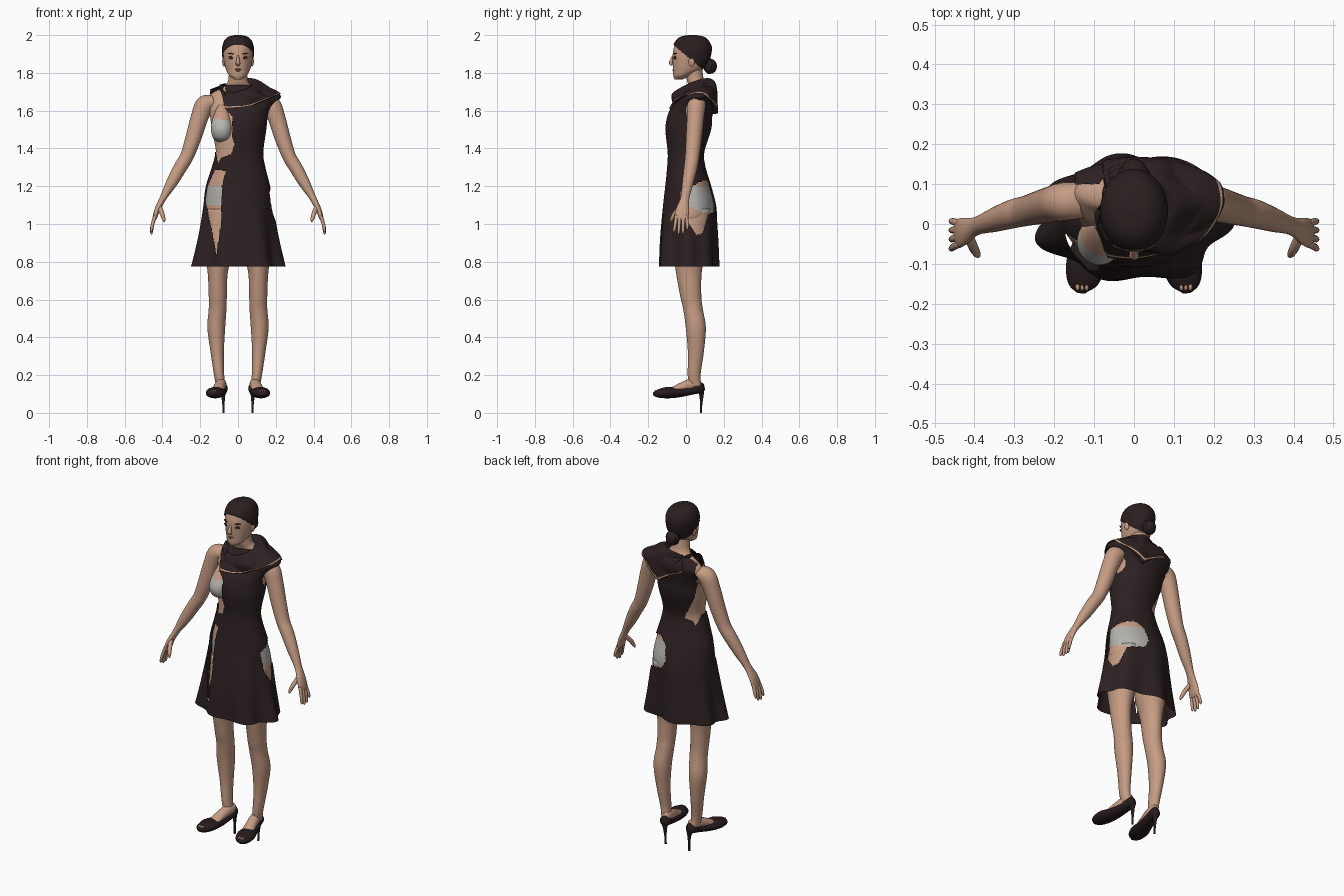
import bpy, bmesh, math
from mathutils import Vector
from mathutils.bvhtree import BVHTree

if "Cube" in bpy.data.objects:
    bpy.data.objects.remove(bpy.data.objects["Cube"])


def material(name, *rgb):
    m = bpy.data.materials.new(name)
    m.use_nodes = True
    m.diffuse_color = (*rgb, 1)
    bsdf = m.node_tree.nodes["Principled BSDF"]
    bsdf.inputs["Base Color"].default_value = (*rgb, 1)
    bsdf.inputs["Roughness"].default_value = 0.8
    return m


SKIN = material("skin", 0.56, 0.33, 0.23)
CLOTH = material("dark cloth", 0.026, 0.015, 0.016)
HAIR = material("dark hair", 0.024, 0.014, 0.014)
LEATHER = material("shoe leather", 0.02, 0.011, 0.012)
GREY = material("grey underwear", 0.46, 0.45, 0.42)
LIPS = material("lips", 0.36, 0.17, 0.13)
WHITE = material("eye white", 0.55, 0.5, 0.46)
DARK = material("eye dark", 0.015, 0.01, 0.01)


def spline(pts, n):
    """Smooth curve through tuples of any length."""
    p = [pts[0], *pts, pts[-1]]
    out = []
    for i in range(1, len(p) - 2):
        for k in range(n):
            t = k / n
            out.append([b + 0.5 * ((c - a) * t + (2*a - 5*b + 4*c - d) * t**2 + (3*b - a - 3*c + d) * t**3)
                        for a, b, c, d in zip(*p[i - 1:i + 3])])
    return out + [list(pts[-1])]


def surface(name, rows, mats, rule=None, cut=None, caps=True):
    """Skin closed rows of points; rule picks a material, cut removes faces."""
    bm = bmesh.new()
    vs = [[bm.verts.new(p) for p in row] for row in rows]
    n = len(vs[0])
    for a, b in zip(vs, vs[1:]):
        for i in range(n):
            bm.faces.new((a[i], a[(i + 1) % n], b[(i + 1) % n], b[i]))
    if caps:
        bm.faces.new(vs[0])
        bm.faces.new(vs[-1])
    bmesh.ops.recalc_face_normals(bm, faces=bm.faces)
    tree = BVHTree.FromBMesh(bm)
    for f in bm.faces:
        f.smooth = True
        if rule:
            f.material_index = rule(f.calc_center_median())
    if cut:
        gone = [f for f in bm.faces if len(f.verts) > 4 or cut(f.calc_center_median())]
        bmesh.ops.delete(bm, geom=gone, context='FACES')
    me = bpy.data.meshes.new(name)
    bm.to_mesh(me)
    bm.free()
    for m in mats:
        me.materials.append(m)
    ob = bpy.data.objects.new(name, me)
    bpy.context.collection.objects.link(ob)
    return ob, tree


def rings(pts, n=6, sides=32, hint=None):
    """Ellipse rows along a path of (x, y, z, ru, rv); level when no hint is given."""
    path = spline(pts, n)
    rows = []
    for i, (x, y, z, ru, rv) in enumerate(path):
        u, v = Vector((1, 0, 0)), Vector((0, 1, 0))
        if hint:
            t = Vector(path[min(i + 1, len(path) - 1)][:3]) - Vector(path[max(i - 1, 0)][:3])
            u = t.cross(Vector(hint)).normalized()
            v = t.cross(u).normalized()
        angles = [math.tau * k / sides for k in range(sides)]
        rows.append([Vector((x, y, z)) + u * ru * math.cos(a) + v * rv * math.sin(a) for a in angles])
    return rows


def flip(pts, s):
    return [(s * p[0], *p[1:]) for p in pts]


def ball(name, loc, size, mat):
    bpy.ops.mesh.primitive_uv_sphere_add(segments=24, ring_count=16, location=loc)
    ob = bpy.context.object
    ob.name, ob.scale = name, size
    ob.data.materials.append(mat)
    bpy.ops.object.shade_smooth()
    return ob


def inside(x, y, poly):
    hit = False
    for (ax, ay), (bx, by) in zip(poly, poly[1:] + poly[:1]):
        if (ay > y) != (by > y) and x < (bx - ax) * (y - ay) / (by - ay) + ax:
            hit = not hit
    return hit


def underwear(p):
    return int(1.1 - 0.4 * max(p.y, 0) < p.z < 1.2)


# Torso and neck
TORSO = [(0, .03, .97, .08, .06), (0, .028, 1.02, .168, .108), (0, .032, 1.1, .174, .116),
         (0, .018, 1.2, .16, .106), (0, .01, 1.3, .132, .088), (0, .006, 1.38, .117, .084),
         (0, .02, 1.48, .134, .094), (0, .04, 1.57, .148, .09), (0, .062, 1.64, .16, .078),
         (0, .075, 1.69, .14, .057), (0, .065, 1.725, .078, .048), (0, .05, 1.76, .052, .045),
         (0, .04, 1.83, .048, .045)]
surface("torso", rings(TORSO, 8, 64), [SKIN, GREY], underwear)
BREAST = [(-.085, -.03, 1.435, .02, .02), (-.086, -.042, 1.455, .046, .046), (-.087, -.045, 1.5, .056, .058),
          (-.087, -.032, 1.55, .05, .05), (-.085, -.008, 1.61, .03, .03), (-.085, .01, 1.64, .01, .01)]
surface("breast", rings(BREAST), [SKIN, GREY], lambda p: int(p.z < 1.553 - .2 * (p.x + .085)))

# Limbs, shoes
LEG = [(.093, .03, 1.08, .076, .1), (.097, .02, .9, .083, .092), (.107, .015, .75, .054, .069),
       (.107, .025, .62, .048, .056), (.108, .037, .55, .047, .052), (.115, .052, .45, .047, .053),
       (.11, .052, .32, .035, .042), (.1, .043, .2, .027, .034), (.09, .05, .14, .026, .034)]
ARM = [(.13, .06, 1.645, .035, .045), (.175, .056, 1.63, .05, .048), (.205, .05, 1.56, .046, .045),
       (.235, .042, 1.46, .042, .042), (.27, .033, 1.36, .036, .038), (.305, .025, 1.3, .035, .036),
       (.35, .01, 1.22, .03, .03), (.395, -.005, 1.14, .018, .023), (.425, -.018, 1.08, .015, .034),
       (.44, -.024, 1.035, .012, .037), (.446, -.026, 1.02, .006, .03)]
THUMB = [(.415, -.03, 1.09, .012, .012), (.402, -.06, 1.055, .012, .012),
         (.393, -.076, 1.025, .009, .009), (.389, -.08, 1.01, .003, .003)]
FOOT = [(.083, .075, .15, .022, .03), (.09, .03, .15, .028, .032), (.1, -.02, .136, .03, .026),
        (.11, -.07, .118, .034, .019), (.12, -.11, .106, .035, .015)]
SHOE = [(.082, .098, .138, .008, .014), (.083, .08, .134, .028, .028), (.09, .03, .118, .033, .022),
        (.105, -.04, .108, .043, .026), (.12, -.1, .107, .05, .03), (.13, -.15, .102, .037, .021),
        (.132, -.173, .1, .01, .009)]
HEEL = [(.082, .078, .125, .022, .02), (.079, .082, .09, .011, .011), (.077, .08, .04, .006, .006),
        (.077, .079, 0, .006, .006)]
Y, Z = (0, 1, 0), (0, 0, 1)
for s, side in ((1, "left"), (-1, "right")):
    surface(side + "_leg", rings(flip(LEG, s)), [SKIN, GREY], underwear)
    surface(side + "_arm", rings(flip(ARM, s), hint=Y), [SKIN])
    surface(side + "_thumb", rings(flip(THUMB, s), 4, 12, Y), [SKIN])
    for i in range(4):
        tip = .968 + (0, -.012, -.008, .012)[i]
        finger = [(.438, -.05 + .017 * i, 1.045, .009, .009), (.452, -.057 + .021 * i, 1.0, .009, .009),
                  (.458, -.062 + .023 * i, tip, .007, .007), (.459, -.063 + .023 * i, tip - .01, .003, .003)]
        surface(f"{side}_finger_{i}", rings(flip(finger, s), 4, 12, Y), [SKIN])
    surface(side + "_foot", rings(flip(FOOT, s), 5, 24, Z), [SKIN])
    surface(side + "_shoe", rings(flip(SHOE, s), 6, 28, Z), [LEATHER])
    surface(side + "_heel", rings(flip(HEEL, s), 5, 16), [LEATHER])
    for i in range(3):
        ball(f"{side}_toe_{i}", (s * (.119 + .011 * i), -.156, .115), (.006, .011, .007), SKIN)

# Dress with flared, folded skirt and openings
DRESS = [(0, .012, .775, .238, .154), (0, .013, .9, .214, .152), (0, .015, 1, .198, .147),
         (0, .018, 1.1, .184, .14), (0, .012, 1.2, .17, .122), (.003, .002, 1.3, .142, .102),
         (.006, 0, 1.38, .128, .097), (.003, .012, 1.5, .147, .121), (0, .022, 1.58, .16, .118),
         (.003, .04, 1.63, .185, .11), (.01, .06, 1.675, .217, .1), (.008, .07, 1.71, .17, .086),
         (.005, .07, 1.735, .1, .076)]
CHEST_GAP = [(-.3, 1.78), (-.07, 1.78), (-.06, 1.6), (-.03, 1.57), (-.03, 1.46), (-.02, 1.42),
             (-.035, 1.37), (-.09, 1.35), (-.105, 1.32), (-.118, 1.38), (-.3, 1.42)]
THIGH_GAP = [(-.12, 1.29), (-.065, 1.28), (-.085, 1.2), (-.09, 1), (-.115, .84), (-.135, .95),
             (-.172, 1.13), (-.16, 1.2)]
HIP_GAP = [(-15, 1.17), (20, 1.22), (45, 1.235), (70, 1.2), (80, 1.12), (70, 1.07), (35, 1.05),
           (22, .95), (12, .94), (-10, 1.05)]


def dress_cut(p):
    angle = math.degrees(math.atan2(p.y - .015, p.x))
    armhole = p.x > .1 and math.hypot((p.y - .045) / .045, (p.z - 1.6) / .065) < 1
    bare_shoulder = p.x < -.148 and p.z > 1.5
    chest_back = .1 if p.z > 1.6 else .085
    return (armhole or bare_shoulder or inside(angle, p.z, HIP_GAP)
            or p.y < chest_back and inside(p.x, p.z, CHEST_GAP)
            or p.y < .02 and inside(p.x, p.z, THIGH_GAP))


dress_rows = rings(DRESS, 14, 200)
for row in dress_rows:
    for k, p in enumerate(row):
        a = math.tau * k / len(row)
        flare = max(0, 1.15 - p.z) / .375
        wave = .07 * math.sin(7 * a + 2.2) + .03 * math.sin(4 * a)
        p.x *= 1 + wave * flare
        p.y = .015 + (p.y - .015) * (1 + wave * flare)
dress, dress_tree = surface("dress", dress_rows, [CLOTH], cut=dress_cut)


# Draped cowl collar, with a narrow slit showing skin above its lower edge
def cowl_profile(a):
    c, s = math.cos(a), math.sin(a)
    top = 1.735 + .03 * s + .022 * c
    fold = .008 * math.sin(5 * a + 1)
    if s < 0:
        rim = 1.625 + .062 * c + .5 * max(0, -c - .8)
    else:
        rim = 1.685 - .11 * (1 - abs(c))
    return [(.06 * c, .045 + .06 * s, top - .035), (.01 + .09 * c, .045 + .085 * s, top),
            (.04 + (.122 + fold) * c, .04 + (.115 + fold) * s, 1.697 + .025 * s + .015 * c + fold),
            (.07 + .15 * c, .05 + .12 * s, rim)]


STEPS, COUNT = 9, 96
columns = [[Vector(p) for p in spline(cowl_profile(math.tau * k / COUNT), STEPS)] for k in range(COUNT)]
for col in columns:
    for i in range(2 * STEPS, len(col)):
        near, normal, _, _ = dress_tree.find_nearest(col[i])
        if (col[i] - near).dot(normal) < .008 or i == len(col) - 1:
            col[i] = near + normal * .008
cowl, _ = surface("cowl_collar", list(zip(*columns)), [CLOTH, SKIN], caps=False)
for f in cowl.data.polygons:
    row, k = divmod(f.index, COUNT)
    a = math.tau * k / COUNT
    slit = math.sin(a) > 0 or math.cos(a) > -.85
    f.material_index = int(row == 3 * STEPS - 2 and slit)

# Head, hair and bun
HEAD = [(0, -.04, 1.765, .018, .02), (0, -.02, 1.785, .046, .047), (0, .008, 1.815, .063, .076),
        (0, .022, 1.85, .073, .092), (0, .028, 1.89, .078, .099), (0, .033, 1.93, .078, .098),
        (0, .033, 1.965, .067, .082), (0, .033, 1.987, .043, .055), (0, .033, 1.995, .012, .015)]
surface("head", rings(HEAD, 6, 48), [SKIN])
CAP = [(x, y, z + .005, a + .006, b + .006) for x, y, z, a, b in HEAD]
surface("hair", rings(CAP, 12, 120), [HAIR], cut=lambda p: p.z < max(1.8, 1.952 - .85 * (p.y + .07)))
ball("hair_crown", (0, .033, 1.99), (.03, .035, .01), HAIR)
ball("bun", (0, .128, 1.835), (.034, .036, .04), HAIR)
bpy.ops.mesh.primitive_torus_add(major_radius=.026, minor_radius=.015, location=(0, .125, 1.835),
                                 rotation=(1.4, 0, 0))
bpy.context.object.name = "bun_coil"
bpy.context.object.data.materials.append(HAIR)
bpy.ops.object.shade_smooth()

# Face
NOSE = [(0, -.066, 1.89, .006, .006), (0, -.075, 1.87, .008, .008), (0, -.081, 1.853, .012, .01),
        (0, -.07, 1.842, .011, .006)]
surface("nose", rings(NOSE, 5, 16, Y), [SKIN])
ball("upper_lip", (0, -.063, 1.819), (.019, .008, .005), LIPS)
ball("lower_lip", (0, -.062, 1.812), (.016, .009, .005), LIPS)
for s, side in ((1, "left"), (-1, "right")):
    ball(side + "_eyeliner", (s * .033, -.057, 1.881), (.018, .006, .009), DARK)
    ball(side + "_eye", (s * .033, -.059, 1.88), (.013, .006, .005), WHITE)
    ball(side + "_iris", (s * .033, -.063, 1.88), (.006, .004, .006), DARK)
    brow = ball(side + "_brow", (s * .036, -.058, 1.902), (.02, .007, .003), HAIR)
    brow.rotation_euler = (0, -s * .12, s * .3)
    ball(side + "_ear", (s * .074, .03, 1.86), (.01, .016, .026), SKIN)
